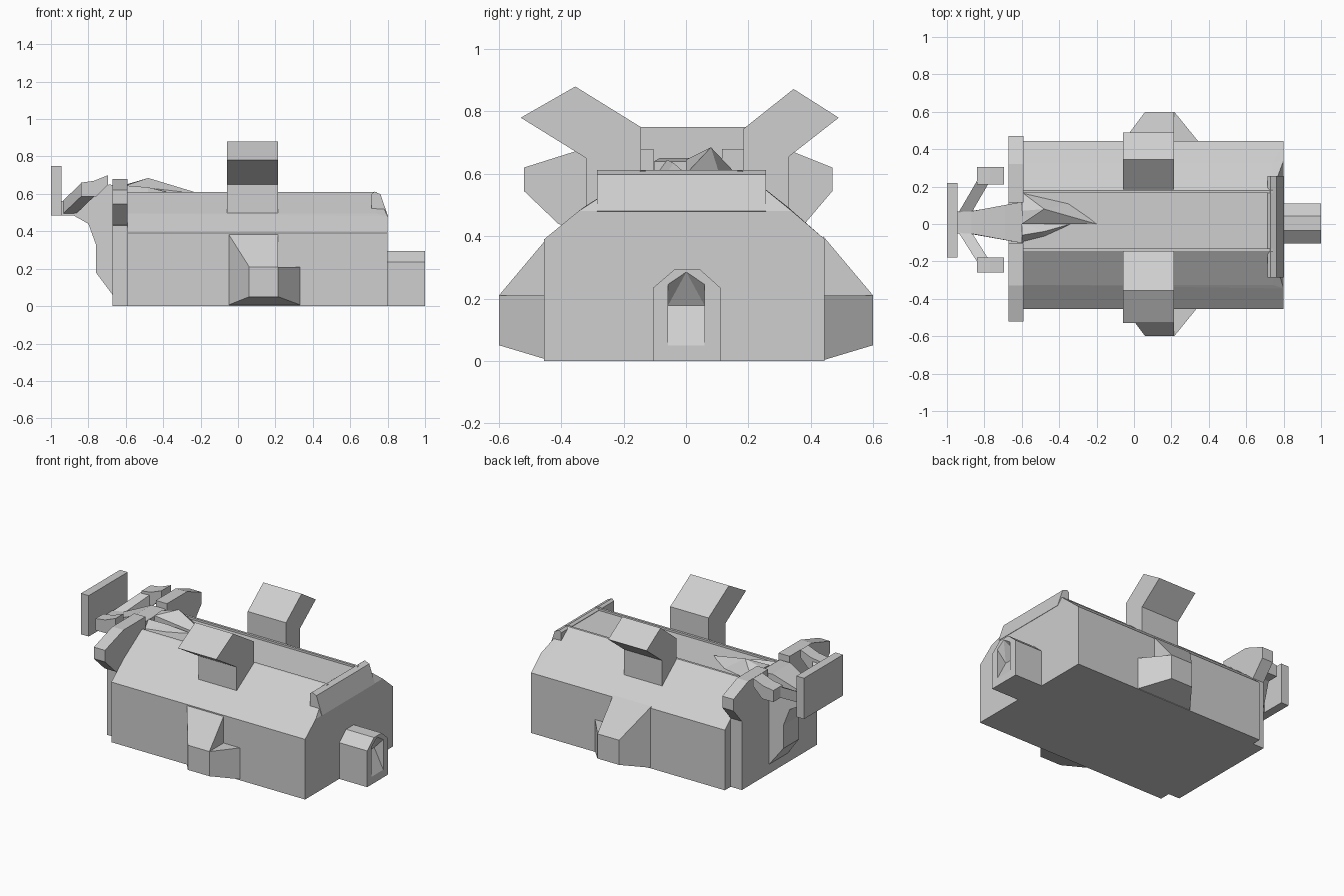
import bpy, bmesh
from mathutils import Vector

if "Cube" in bpy.data.objects:
    bpy.data.objects.remove(bpy.data.objects["Cube"])

grey = bpy.data.materials.new("light grey")
grey.use_nodes = True
tone = (0.62, 0.62, 0.62, 1)
grey.diffuse_color = tone
grey.node_tree.nodes["Principled BSDF"].inputs["Base Color"].default_value = tone


def finish(name, bm):
    bmesh.ops.recalc_face_normals(bm, faces=bm.faces[:])
    mesh = bpy.data.meshes.new(name)
    bm.to_mesh(mesh)
    bm.free()
    mesh.materials.append(grey)
    obj = bpy.data.objects.new(name, mesh)
    bpy.context.collection.objects.link(obj)
    return obj


def loft(name, first, last):
    """Joins two matching outlines and closes both ends."""
    bm = bmesh.new()
    a = [bm.verts.new(p) for p in first]
    b = [bm.verts.new(p) for p in last]
    n = len(a)
    bm.faces.new(a)
    bm.faces.new(b[::-1])
    for i in range(n):
        j = (i + 1) % n
        bm.faces.new((a[i], b[i], b[j], a[j]))
    return finish(name, bm)


def along_x(name, outline, x0, x1):
    return loft(name, [(x0, y, z) for y, z in outline], [(x1, y, z) for y, z in outline])


def along_y(name, outline, y0, y1):
    return loft(name, [(x, y0, z) for x, z in outline], [(x, y1, z) for x, z in outline])


def box(name, x, y, z):
    return along_x(name, [(y[0], z[0]), (y[1], z[0]), (y[1], z[1]), (y[0], z[1])], *x)


def hull(name, points):
    bm = bmesh.new()
    for p in points:
        bm.verts.new(p)
    bmesh.ops.convex_hull(bm, input=bm.verts[:])
    bmesh.ops.dissolve_limit(bm, angle_limit=0.01, verts=bm.verts[:], edges=bm.edges[:])
    return finish(name, bm)


def cut(obj, cutter):
    mod = obj.modifiers.new("cut", 'BOOLEAN')
    mod.operation = 'DIFFERENCE'
    mod.solver = 'EXACT'
    mod.object = cutter
    cutter.hide_render = True
    cutter.hide_set(True)


# Main hall with a sloped roof, clipped at its right end
section = [(-0.455, 0), (0.445, 0), (0.445, 0.39), (0.325, 0.495), (0.18, 0.61),
           (-0.145, 0.61), (-0.325, 0.495), (-0.455, 0.39)]
hall_points = [(x, y, z) for x in (-0.59, 0.74) for y, z in section]
hall_points += [(0.8, y, z) for y, z in section if z < 0.45]
hall_points += [(0.8, y, 0.48) for y in (-0.345, 0.34)]
hall = hull("main_hall", hall_points)
cut(hall, box("roof_channel_cutter", (-0.7, 0.9), (-0.13, 0.165), (0.597, 0.7)))

# Raised slab over the clipped roof end
along_y("roof_end_slab", [(0.715, 0.5), (0.715, 0.6), (0.73, 0.612), (0.762, 0.598),
                          (0.802, 0.48), (0.76, 0.47)], -0.285, 0.257)

# Bent arms on the roof
along_x("front_roof_arm", [(-0.145, 0.47), (-0.145, 0.75), (-0.355, 0.88),
                           (-0.53, 0.78), (-0.32, 0.65), (-0.32, 0.47)], -0.06, 0.215)
along_x("back_roof_arm", [(0.185, 0.47), (0.185, 0.745), (0.345, 0.872),
                          (0.49, 0.78), (0.33, 0.655), (0.33, 0.47)], -0.06, 0.215)

# Side bulges, each a broad foot with a narrower sloping top
for name, s in (("front", -1), ("back", 1)):
    wall, face = 0.44 * s, 0.6 * s
    hull(name + "_bulge_foot",
         [(x, wall, z) for x in (-0.06, 0.345) for z in (0.002, 0.21)]
         + [(x, face, z) for x in (0.06, 0.215) for z in (0.05, 0.21)])
    hull(name + "_bulge_top",
         [(x, wall, z) for x in (-0.06, 0.215) for z in (0.21, 0.4)]
         + [(x, face, 0.21) for x in (0.06, 0.215)])

# Entrance porch with a pointed, wedge-shaped recess
porch = along_x("entrance_porch", [(-0.105, 0), (0.11, 0), (0.11, 0.235), (0.043, 0.295),
                                   (-0.035, 0.295), (-0.105, 0.235)], 0.79, 1.0)
arch = [(-0.058, 0.05), (0.06, 0.05), (0.06, 0.245), (0.001, 0.285), (-0.058, 0.245)]
recess = [(x, y, z) for x in (1.0, 1.02) for y, z in arch]
recess += [(0.935, y, 0.177) for y in (-0.058, 0.06)]
cut(porch, hull("porch_recess_cutter", recess))

# End wall with flared shoulders
along_x("end_wall_shoulders", [
    (-0.385, 0), (0.385, 0), (0.385, 0.445), (0.47, 0.545), (0.47, 0.62), (0.32, 0.68),
    (0.115, 0.68), (0.115, 0.59), (-0.105, 0.59), (-0.105, 0.68), (-0.33, 0.68),
    (-0.52, 0.62), (-0.52, 0.545), (-0.41, 0.44), (-0.385, 0.43)], -0.67, -0.59)

# Keel and neck, narrowing away from the end wall
neck = [(-0.6, 0.06), (-0.67, 0.06), (-0.76, 0.18), (-0.76, 0.33), (-0.8, 0.44),
        (-0.88, 0.485), (-0.95, 0.485), (-0.95, 0.56), (-0.87, 0.57), (-0.69, 0.65), (-0.6, 0.64)]


def neck_half(x):
    return 0.06 + 0.05 * max(0, min(1, (x + 0.87) / 0.27))


loft("keel_and_neck", [(x, 0.008 - neck_half(x), z) for x, z in neck],
     [(x, 0.008 + neck_half(x), z) for x, z in neck])

# Upright plate on the tip of the neck
box("tip_plate", (-1.0, -0.945), (-0.18, 0.22), (0.485, 0.75))

# Forked side claws with slanting links
claw = [(-0.84, 0.585), (-0.84, 0.66), (-0.77, 0.67), (-0.695, 0.70), (-0.695, 0.65), (-0.76, 0.585)]
for name, s, inner, outer in (("front", -1, -0.18, -0.26), ("back", 1, 0.21, 0.305)):
    along_y(name + "_claw", claw, inner, outer)
    root = 0.008 + 0.05 * s
    end = inner + 0.02 * s
    loft(name + "_claw_link",
         [(-0.94, root, 0.49), (-0.87, root, 0.49), (-0.87, root, 0.56), (-0.94, root, 0.56)],
         [(-0.84, end, 0.585), (-0.77, end, 0.585), (-0.77, end, 0.66), (-0.84, end, 0.655)])

# Jagged fins lying in the roof channel
hull("large_roof_fin", [(-0.6, 0, 0.59), (-0.2, 0, 0.6), (-0.34, 0.11, 0.59), (-0.6, 0.17, 0.59),
                        (-0.6, 0, 0.645), (-0.6, 0.07, 0.65), (-0.48, 0.08, 0.685)])
hull("small_roof_fin", [(-0.6, -0.1, 0.59), (-0.48, -0.07, 0.59), (-0.34, 0, 0.6), (-0.6, 0.01, 0.59),
                        (-0.6, -0.06, 0.645), (-0.48, -0.04, 0.635)])
